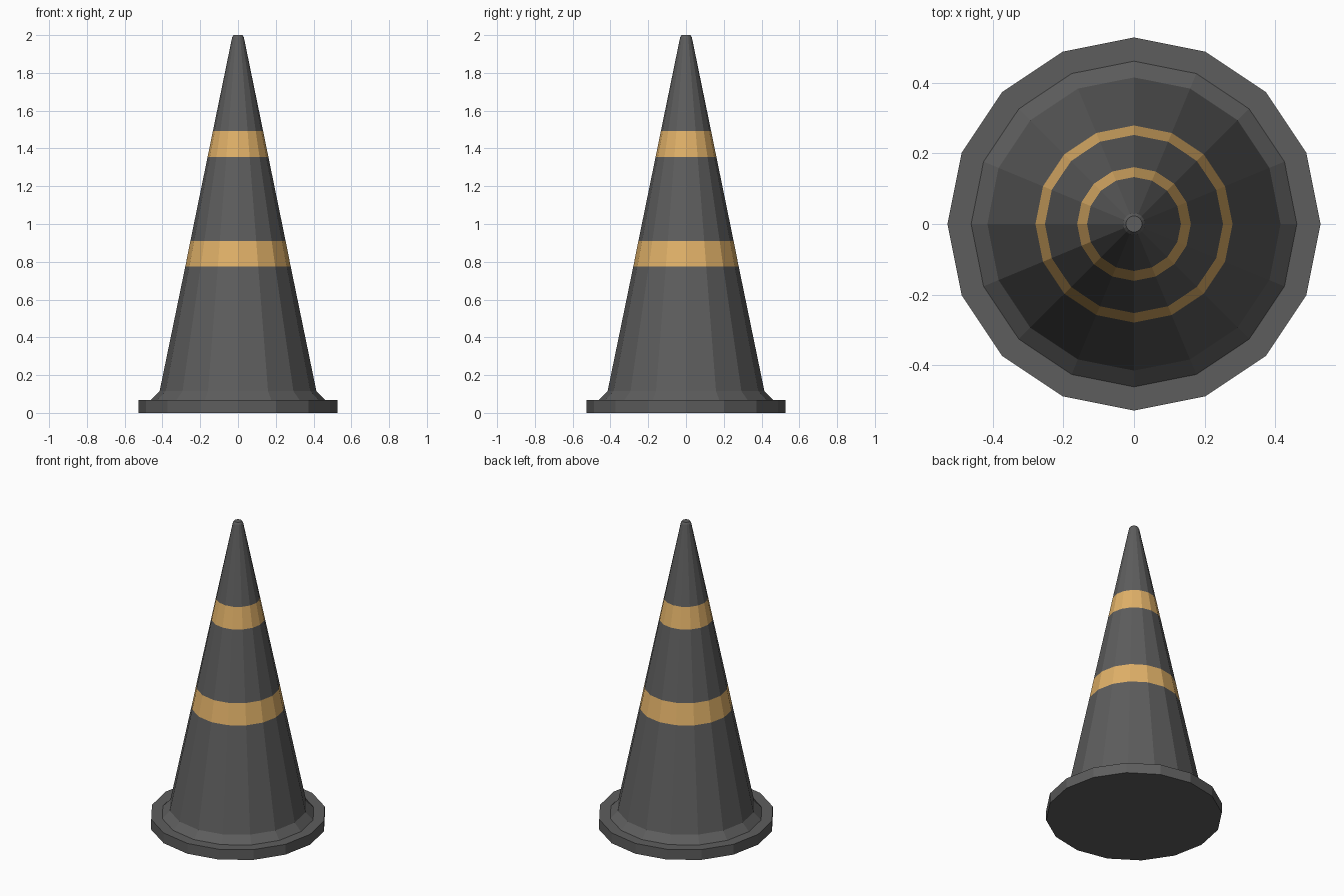
import bpy, bmesh, math

if "Cube" in bpy.data.objects:
    bpy.data.objects.remove(bpy.data.objects["Cube"])

SIDES = 16


def material(name, color):
    m = bpy.data.materials.new(name)
    m.diffuse_color = (*color, 1)
    m.use_nodes = True
    m.node_tree.nodes["Principled BSDF"].inputs["Base Color"].default_value = m.diffuse_color
    return m


# Profile from the base up: radius, height, material of the strip above (1 = stripe)
profile = [
    (0.528, 0.0, 0), (0.528, 0.068, 0),      # base plate
    (0.461, 0.068, 0), (0.415, 0.115, 0),    # sloped collar
    (0.279, 0.775, 1), (0.252, 0.91, 0),     # lower stripe
    (0.161, 1.355, 1), (0.133, 1.492, 0),    # upper stripe
    (0.031, 1.988, 0), (0.023, 2.0, 0),      # bevelled tip
]

bm = bmesh.new()
rings = []
for r, z, _ in profile:
    rings.append([bm.verts.new((r * math.cos(2 * math.pi * i / SIDES),
                                r * math.sin(2 * math.pi * i / SIDES), z))
                  for i in range(SIDES)])

# Side strips
for k in range(len(rings) - 1):
    low, high = rings[k], rings[k + 1]
    for i in range(SIDES):
        j = (i + 1) % SIDES
        face = bm.faces.new((low[i], low[j], high[j], high[i]))
        face.material_index = profile[k][2]

# Underside and tip cap
bm.faces.new(rings[0][::-1])
bm.faces.new(rings[-1])

mesh = bpy.data.meshes.new("traffic_cone")
bm.to_mesh(mesh)
bm.free()
mesh.materials.append(material("dark_rubber", (0.11, 0.11, 0.11)))
mesh.materials.append(material("stripe_amber", (0.75, 0.44, 0.14)))
cone = bpy.data.objects.new("traffic_cone", mesh)
bpy.context.collection.objects.link(cone)
